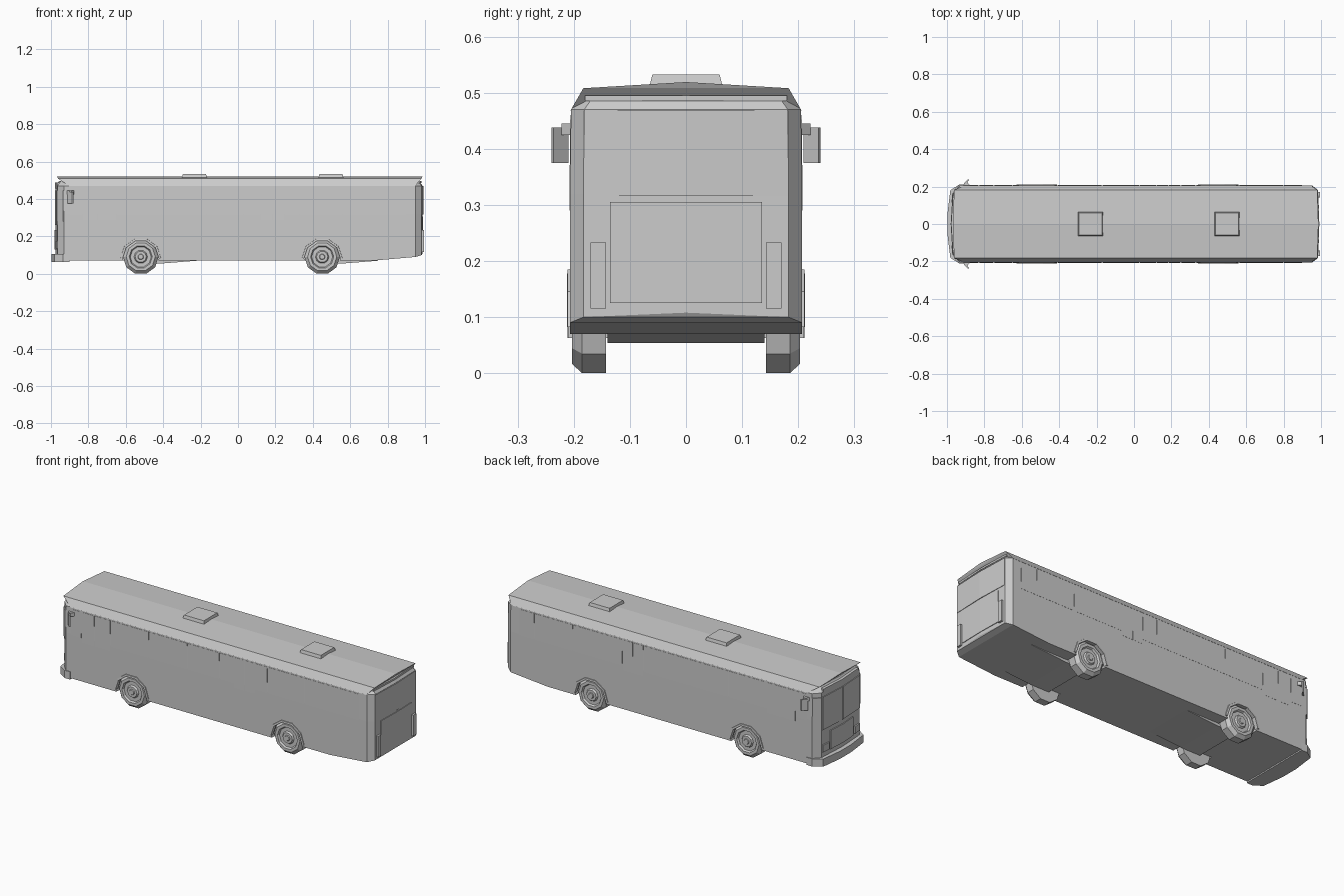
import bpy, bmesh
from math import cos, sin, pi

if "Cube" in bpy.data.objects:
    bpy.data.objects.remove(bpy.data.objects["Cube"])


def make(name, verts, faces, mirror=False):
    me = bpy.data.meshes.new(name)
    me.from_pydata(verts, [], faces)
    bm = bmesh.new()
    bm.from_mesh(me)
    bmesh.ops.remove_doubles(bm, verts=bm.verts, dist=1e-5)
    bmesh.ops.recalc_face_normals(bm, faces=bm.faces)
    bm.to_mesh(me)
    bm.free()
    ob = bpy.data.objects.new(name, me)
    bpy.context.collection.objects.link(ob)
    if mirror:
        m = ob.modifiers.new("mirror", 'MIRROR')
        m.use_axis = (False, True, False)
        m.use_mirror_merge = False
    return ob


def prism(name, plan, z0, z1, mirror=False, top=None):
    """Plan outline (x, y) raised from z0 to z1, optionally with another top outline."""
    n = len(plan)
    verts = [(x, y, z0) for x, y in plan] + [(x, y, z1) for x, y in top or plan]
    faces = [(i, (i + 1) % n, n + (i + 1) % n, n + i) for i in range(n)]
    faces += [tuple(range(n))[::-1], tuple(range(n, 2 * n))]
    return make(name, verts, faces, mirror)


def rect(x0, x1, y0, y1):
    return [(x0, y0), (x1, y0), (x1, y1), (x0, y1)]


def revolve(name, profile, cx, cz, segs=10, mirror=True):
    """Profile (y, radius) turned around a sideways axis."""
    verts, faces, n = [], [], len(profile)
    for s in range(segs):
        a = 2 * pi * s / segs
        verts += [(cx + r * cos(a), y, cz + r * sin(a)) for y, r in profile]
    for s in range(segs):
        t = (s + 1) % segs
        faces += [(s * n + i, s * n + i + 1, t * n + i + 1, t * n + i) for i in range(n - 1)]
    faces += [tuple(s * n for s in range(segs)), tuple(s * n + n - 1 for s in range(segs))]
    return make(name, verts, faces, mirror)


# Body shell: half plan (x, y, bottom z) lofted through four heights
half = [(-.975, .0, .07), (-.965, .17, .07), (-.93, .207, .07), (-.3, .207, .07),
        (.72, .207, .07), (.95, .207, .09), (.982, .183, .10), (.987, 0, .108)]
ring = half + [(x, -y, z) for x, y, z in half[-2:0:-1]]
verts = []
for lvl in (None, .32, .47, .497):
    for x, y, z in ring:
        ky = {.47: .99, .497: .89}.get(lvl, 1)
        kx = {.497: .98}.get(lvl, 1)
        verts.append((x * kx, y * ky, z if lvl is None else lvl))
n, h = len(ring), len(half)
faces = [(k * n + i, k * n + (i + 1) % n, (k + 1) * n + (i + 1) % n, (k + 1) * n + i)
         for k in range(3) for i in range(n)]
for base in (0, 3 * n):
    for i in range(h - 1):
        quad = [i, i + 1, (n - i - 1) % n, (n - i) % n]
        faces.append([base + v for v in dict.fromkeys(quad)])
body = make("body_shell", verts, faces)

# Roof: shallow gable whose crown overhangs both ends
sec = [(-.206, .468, -.90, .945), (-.183, .508, -.962, .98), (0, .519, -.968, .986),
       (.183, .508, -.962, .98), (.206, .468, -.90, .945)]
verts = [(f, y, z) for y, z, f, r in sec] + [(r, y, z) for y, z, f, r in sec]
faces = [(i, (i + 1) % 5, 5 + (i + 1) % 5, 5 + i) for i in range(5)]
faces += [(0, 1, 3, 4), (1, 2, 3), (5, 6, 8, 9), (6, 7, 8)]
make("roof", verts, faces)

# Roof hatches
for x in (-.233, .497):
    prism("roof_hatch", rect(x - .068, x + .068, -.066, .066), .508, .532,
          top=rect(x - .062, x + .062, -.06, .06))

# Wheels, wheel pockets and arch lips
tyre = [(.143, 0), (.143, .095), (.185, .095), (.203, .078), (.203, .062), (.193, .056),
        (.193, .036), (.202, .03), (.202, .016), (.206, .013), (.206, 0)]
for x in (-.52, .45):
    revolve("wheel", tyre, x, .0905)
    for side in (-1, 1):
        cut = revolve("pocket_cutter", [(side * .138, 0), (side * .138, .1),
                                        (side * .25, .1), (side * .25, 0)], x, .0905, mirror=False)
        cut.hide_render = True
        cut.hide_viewport = True
        b = body.modifiers.new("pocket", 'BOOLEAN')
        b.operation = 'DIFFERENCE'
        b.solver = 'EXACT'
        b.object = cut
    verts, faces = [], []
    for s in range(6):
        a = pi * s / 5
        for r, y in ((.097, .19), (.097, .212), (.108, .211), (.112, .19)):
            verts.append((x + r * cos(a), y, .082 + r * sin(a)))
    for s in range(5):
        faces += [(s * 4 + i, s * 4 + (i + 1) % 4, s * 4 + 4 + (i + 1) % 4, s * 4 + 4 + i)
                  for i in range(4)]
    faces += [(0, 1, 2, 3), (20, 21, 22, 23)]
    make("wheel_arch_lip", verts, faces, True)
    # Underfloor skid sloping away behind each axle
    prism("underfloor", rect(x - .02, x + .1, -.14, .14), .054, .072,
          top=rect(x - .02, x + .33, -.14, .14))

# Side windows and doors, split by thin pillars gaps
cuts = [-.90, -.83, -.75, -.65, -.41, -.17, .03, .12, .185, .25, .33, .56, .80, .90]
for a, b in zip(cuts, cuts[1:]):
    door = (-.83 <= a and b <= -.65) or (.12 <= a and b <= .25)
    prism("door_glass" if door else "side_window", rect(a + .003, b - .003, .195, .2078),
          .29 if door else .315, .46, True, rect(a + .003, b - .003, .195, .2062))

# Front: windscreen, corner glass, destination box, lamps and bumper
prism("windscreen", [(-.95, .004), (-.979, .004), (-.970, .165), (-.95, .165)], .26, .445, True)
prism("corner_glass", [(-.94, .172), (-.967, .174), (-.936, .207), (-.92, .2)], .28, .445, True)
prism("destination_box", [(-.90, -.16), (-.968, -.155), (-.978, 0), (-.968, .155), (-.90, .16)],
      .455, .488)
prism("front_panel", [(-.95, .0), (-.98, .0), (-.974, .10), (-.95, .10)], .13, .235, True)
prism("headlamp", [(-.95, .115), (-.976, .115), (-.971, .165), (-.95, .165)], .135, .175, True)
prism("front_bumper", [(-.90, -.21), (-.935, -.211), (-.982, -.18), (-.998, -.05), (-.998, .05),
                       (-.982, .18), (-.935, .211), (-.90, .21)], .063, .106)

# Mirrors on short arms
prism("mirror", [(-.912, .213), (-.904, .209), (-.880, .236), (-.888, .24)], .375, .438, True)
prism("mirror_arm", [(-.92, .198), (-.87, .198), (-.89, .222), (-.90, .222)], .425, .445, True)

# Rear: window, engine cover and lamps
prism("rear_window", [(.97, -.182), (.984, -.182), (.991, 0), (.984, .182), (.97, .182)],
      .316, .468)
prism("engine_cover", [(.97, -.135), (.987, -.135), (.99, 0), (.987, .135), (.97, .135)],
      .125, .305)
prism("rear_lamp", rect(.975, .994, .143, .17), .115, .233, True)
prism("rear_roof_lip", [(.94, -.18), (.972, -.18), (.98, 0), (.972, .18), (.94, .18)], .485, .495)
